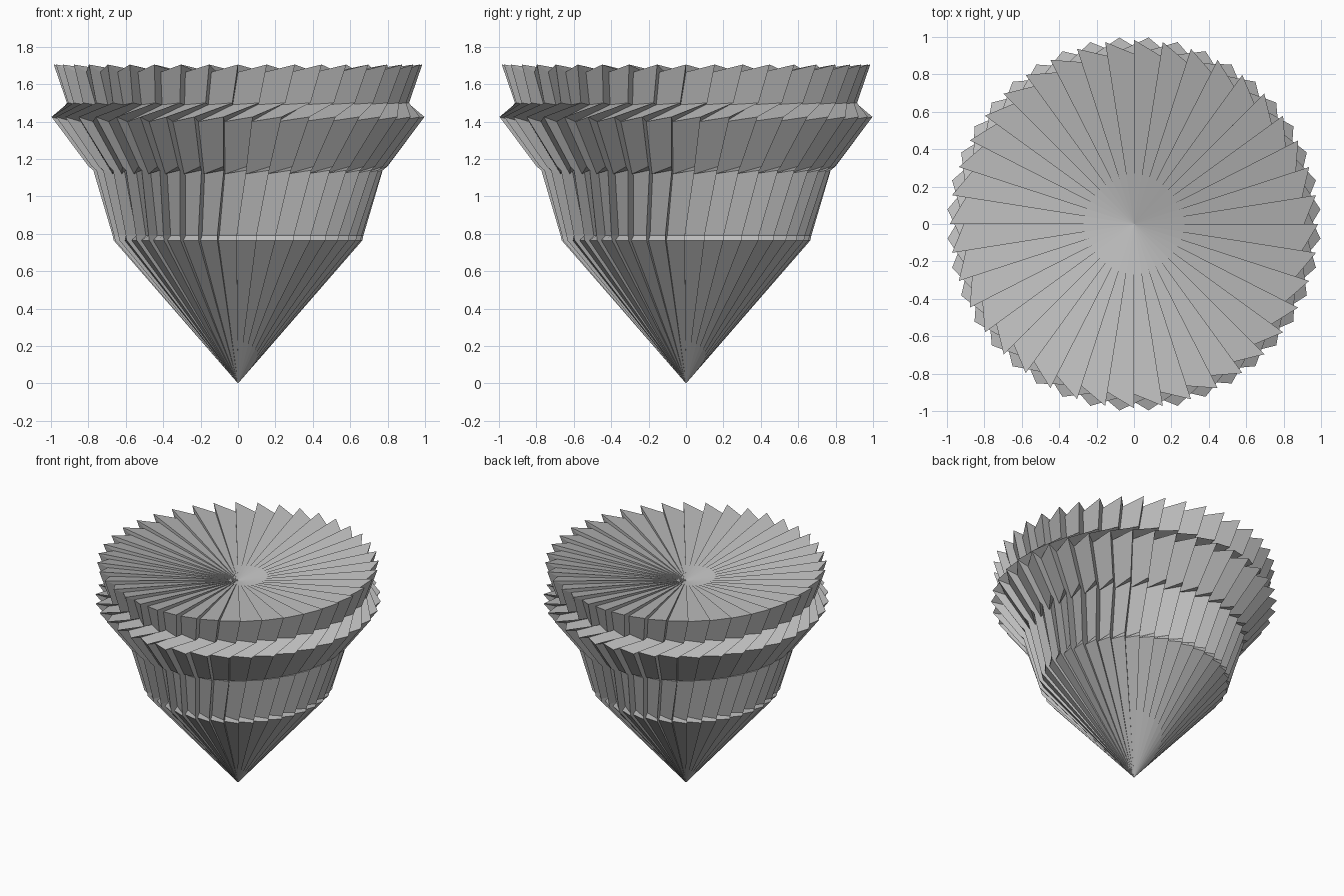
import bpy
import bmesh
from math import radians, cos, sin

if "Cube" in bpy.data.objects:
    bpy.data.objects.remove(bpy.data.objects["Cube"], do_unlink=True)

TEETH = 40
PITCH = 360 / TEETH

grey = bpy.data.materials.new("plain grey")
grey.diffuse_color = (0.5, 0.5, 0.5, 1)
grey.use_nodes = True
shader = grey.node_tree.nodes["Principled BSDF"]
shader.inputs["Base Color"].default_value = grey.diffuse_color
shader.inputs["Roughness"].default_value = 0.7


def polar(bm, radius, angle, z):
    a = radians(angle)
    return bm.verts.new((radius * cos(a), radius * sin(a), z))


def saw_ring(bm, tip_r, root_r, tip_z, root_z, turn):
    """One closed sawtooth outline: radius grows counter-clockwise, then drops."""
    ring = []
    for k in range(TEETH):
        a = k * PITCH + turn
        ring.append(polar(bm, root_r, a - PITCH, root_z))
        ring.append(polar(bm, tip_r, a, tip_z))
    return ring


def loft(name, rings, bottom=None, top=None):
    """Skin a stack of sawtooth outlines, optionally closed to a point."""
    bm = bmesh.new()
    loops = [saw_ring(bm, *r) for r in rings]
    n = 2 * TEETH
    for low, high in zip(loops, loops[1:]):
        for i in range(n):
            j = (i + 1) % n
            bm.faces.new((low[i], low[j], high[j], high[i]))
    if bottom is not None:
        point = bm.verts.new((0, 0, bottom))
        for i in range(n):
            bm.faces.new((point, loops[0][(i + 1) % n], loops[0][i]))
    if top is not None:
        point = bm.verts.new((0, 0, top))
        for i in range(n):
            bm.faces.new((point, loops[-1][i], loops[-1][(i + 1) % n]))
    mesh = bpy.data.meshes.new(name)
    bm.to_mesh(mesh)
    bm.free()
    mesh.materials.append(grey)
    obj = bpy.data.objects.new(name, mesh)
    bpy.context.collection.objects.link(obj)
    return obj


# Outlines: tip radius, root radius, tip height, root height, turn in degrees
cone_rim = (0.665, 0.635, 0.765, 0.765, -9.5)
ring_foot = (0.67, 0.605, 0.79, 0.79, -9.5)
ring_head = (0.775, 0.705, 1.14, 1.14, -5.6)
belt_foot = (0.80, 0.72, 1.16, 1.12, -5.6)
belt_edge = (1.0, 0.91, 1.425, 1.40, -4.5)
neck = (0.915, 0.84, 1.50, 1.49, 7.1)
crown = (0.985, 0.91, 1.705, 1.665, 9.0)

# Pointed base
loft("lower_cone", [cone_rim, ring_foot], bottom=0)
# Fluted ring above the cone
loft("lower_ring", [ring_foot, ring_head])
# Flared toothed belt
loft("toothed_belt", [ring_head, belt_foot, belt_edge, neck])
# Crown wall
loft("upper_ring", [neck, crown])
# Shallow pleated funnel on top
loft("dished_top", [crown], top=1.56)
